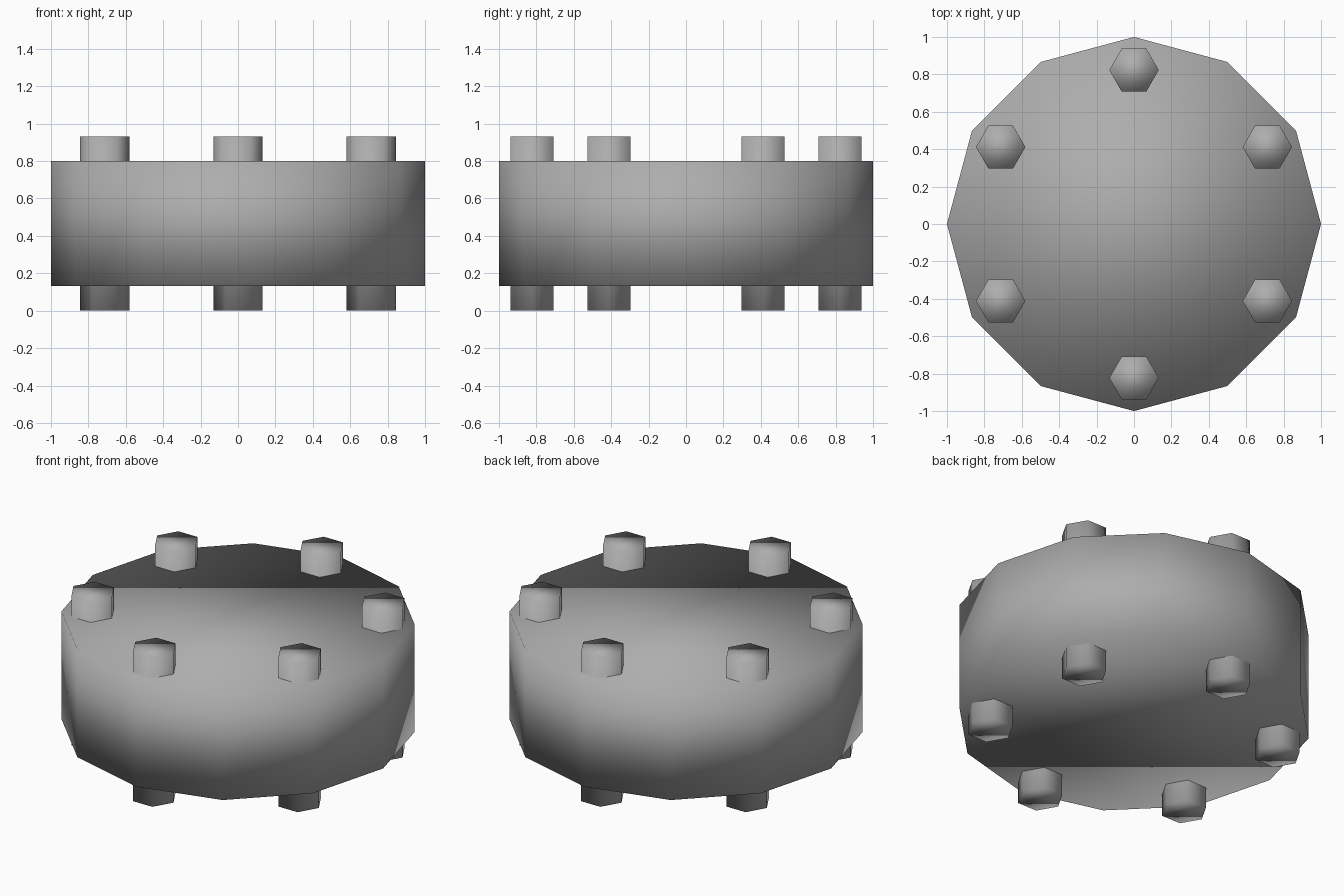
import bpy, bmesh
from math import cos, sin, pi

if "Cube" in bpy.data.objects:
    bpy.data.objects.remove(bpy.data.objects["Cube"])

R_DISC, R_BOLT, R_RING = 1.0, 0.132, 0.823
Z_LOW, Z_HIGH, Z_TOP = 0.131, 0.8, 0.93

# Dark grey finish
grey = bpy.data.materials.new("dark_grey")
grey.diffuse_color = (0.42, 0.42, 0.42, 1)
grey.use_nodes = True
grey.node_tree.nodes["Principled BSDF"].inputs["Base Color"].default_value = grey.diffuse_color


def prism(name, sides, radius, x, y, z0, z1):
    """Regular smooth-shaded prism with a corner on the +x axis."""
    bm = bmesh.new()
    ring = [bm.verts.new((x + radius * cos(2 * pi * i / sides),
                          y + radius * sin(2 * pi * i / sides), z0))
            for i in range(sides)]
    base = bm.faces.new(ring)
    top = bmesh.ops.extrude_face_region(bm, geom=[base], use_keep_orig=True)
    for v in top["geom"]:
        if isinstance(v, bmesh.types.BMVert):
            v.co.z = z1
    bmesh.ops.recalc_face_normals(bm, faces=bm.faces)
    for f in bm.faces:
        f.smooth = True
    mesh = bpy.data.meshes.new(name)
    bm.to_mesh(mesh)
    bm.free()
    mesh.materials.append(grey)
    obj = bpy.data.objects.new(name, mesh)
    bpy.context.collection.objects.link(obj)
    return obj


# Twelve-sided disc
prism("disc_body", 12, R_DISC, 0, 0, Z_LOW, Z_HIGH)

# Six hexagonal bolts running right through the disc
for i in range(6):
    a = pi / 6 + i * pi / 3
    prism(f"bolt_{i + 1}", 6, R_BOLT, R_RING * cos(a), R_RING * sin(a), 0, Z_TOP)
